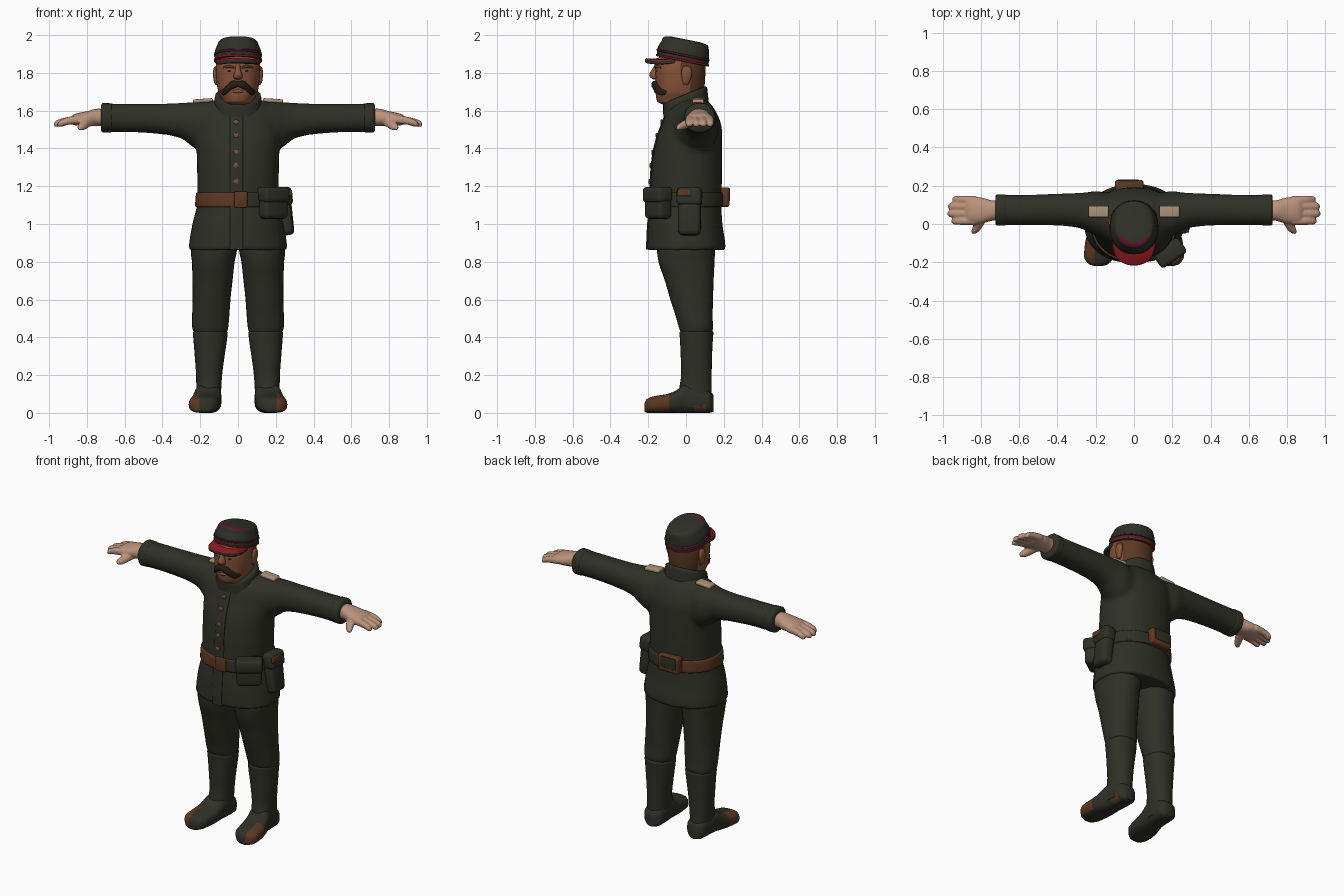
import bpy, bmesh, math
from mathutils import Matrix


def mat(name, r, g, b):
    m = bpy.data.materials.new(name)
    m.diffuse_color = (r, g, b, 1)
    return m


GREEN = mat("dark olive cloth", .028, .030, .019)
SKIN = mat("tanned face", .24, .085, .04)
HAND = mat("pale skin", .50, .29, .20)
LEATHER = mat("brown leather", .11, .038, .016)
HAIR = mat("brown hair", .10, .042, .016)
DARK = mat("dark moustache", .02, .011, .007)
RED = mat("red trim", .26, .010, .014)
CRIMSON = mat("crimson piping", .10, .008, .028)
TAN = mat("tan epaulette", .42, .29, .19)
BRASS = mat("dull copper", .20, .085, .04)


def smooth_sections(secs, sub):
    """Monotone curve through the sections, so that no bulges appear between them."""
    n, k = len(secs), len(secs[0])
    slope = [[(secs[i + 1][j] - secs[i][j]) / (secs[i + 1][0] - secs[i][0]) for j in range(k)] for i in range(n - 1)]

    def tan(i, j):
        if i in (0, n - 1):
            return slope[min(i, n - 2)][j]
        a, b = slope[i - 1][j], slope[i][j]
        return 2 * a * b / (a + b) if a * b > 0 else 0
    out = []
    for i in range(n - 1):
        h = secs[i + 1][0] - secs[i][0]
        for s in range(sub):
            t = s / sub
            row = []
            for j in range(k):
                p, q = secs[i][j], secs[i + 1][j]
                row.append(p * (2*t**3 - 3*t*t + 1) + q * (3*t*t - 2*t**3)
                           + h * tan(i, j) * (t**3 - 2*t*t + t) + h * tan(i + 1, j) * (t**3 - t*t))
            out.append(row)
    return out + [list(secs[-1])]


def finish(name, bm, mats, mirror=False):
    me = bpy.data.meshes.new(name)
    bm.to_mesh(me)
    bm.free()
    ob = bpy.data.objects.new(name, me)
    bpy.context.collection.objects.link(ob)
    for m in mats:
        me.materials.append(m)
    if mirror:
        ob.modifiers.new("mirror", 'MIRROR').use_clip = False
    return ob


def loft(name, axis, secs, mats, rule=None, deform=None, mirror=False, flip=1, e=2.2, n=32, sub=4):
    """Skin rounded sections (t, a, b, ra, rb) stacked along an axis."""
    bm = bmesh.new()
    rings = []
    for t, a, b, ra, rb in smooth_sections(secs, sub):
        ring = []
        for i in range(n):
            w = 2 * math.pi * i / n
            c, s = math.cos(w), math.sin(w)
            u = a + ra * math.copysign(abs(c) ** (2 / e), c)
            v = b + rb * math.copysign(abs(s) ** (2 / e), s)
            x, y, z = {'x': (t, u, v), 'y': (u, t, v), 'z': (u, v, t)}[axis]
            ring.append(bm.verts.new((x * flip, y, z)))
        rings.append(ring)
    for r, q in zip(rings, rings[1:]):
        for i in range(n):
            bm.faces.new((r[i], r[(i + 1) % n], q[(i + 1) % n], q[i]))
    bm.faces.new(rings[0])
    bm.faces.new(rings[-1])
    bmesh.ops.recalc_face_normals(bm, faces=bm.faces)
    if rule:
        for f in bm.faces:
            f.material_index = rule(f.calc_center_median(), f.normal)
    if deform:
        for v in bm.verts:
            v.co.z += deform(v.co)
    return finish(name, bm, mats, mirror)


def box(name, pos, size, mats, turn=0, tilt=0, bevel=.015, mirror=False):
    bm = bmesh.new()
    bmesh.ops.create_cube(bm, size=1)
    bm.transform(Matrix.Translation(pos) @ Matrix.Rotation(math.radians(turn), 4, 'Z')
                 @ Matrix.Rotation(math.radians(tilt), 4, 'Y') @ Matrix.Diagonal((*size, 1)))
    bmesh.ops.bevel(bm, geom=bm.edges[:], offset=bevel, segments=3, profile=.5, affect='EDGES')
    return finish(name, bm, mats, mirror)


def blend(obs, name, voxel, mirror=False, rounds=6):
    """Merge overlapping parts into one soft skin."""
    with bpy.context.temp_override(active_object=obs[0], object=obs[0], selected_objects=obs,
                                   selected_editable_objects=obs):
        bpy.ops.object.join()
    ob = obs[0]
    ob.name = name
    r = ob.modifiers.new("remesh", 'REMESH')
    r.mode, r.voxel_size, r.use_smooth_shade = 'VOXEL', voxel, True
    s = ob.modifiers.new("smooth", 'SMOOTH')
    s.factor, s.iterations = .5, rounds
    if mirror:
        ob.modifiers.new("mirror", 'MIRROR')
    return ob


# coat: torso with flared skirt and two sleeves
TORSO = [(.862, 0, .002, .262, .208), (.89, 0, .002, .260, .207), (1.0, 0, -.004, .242, .197),
         (1.13, 0, 0, .214, .188), (1.25, 0, .003, .216, .188), (1.35, 0, .008, .218, .184),
         (1.45, 0, .018, .224, .173), (1.53, 0, .03, .225, .156), (1.60, 0, .028, .20, .128),
         (1.645, 0, .03, .15, .092), (1.665, 0, .03, .10, .07)]
SLEEVE = [(.05, .03, 1.50, .10, .13), (.15, .04, 1.505, .125, .142), (.20, .055, 1.515, .117, .132),
          (.25, .065, 1.53, .10, .114), (.30, .072, 1.547, .09, .094), (.40, .075, 1.556, .083, .081),
          (.60, .073, 1.562, .079, .075), (.70, .073, 1.562, .080, .076)]
blend([loft("torso", 'z', TORSO, [GREEN])]
      + [loft("sleeve", 'x', SLEEVE, [GREEN], flip=s) for s in (1, -1)], "coat", .012)
loft("cuff", 'x', [(.665, .073, 1.562, .074, .07), (.675, .073, 1.562, .081, .077),
                   (.715, .073, 1.562, .082, .078), (.725, .073, 1.562, .072, .068)], [GREEN], mirror=True)


def front_y(z):
    for p, q in zip(TORSO, TORSO[1:]):
        if p[0] <= z <= q[0]:
            t = (z - p[0]) / (q[0] - p[0])
            return (p[2] - p[4]) * (1 - t) + (q[2] - q[4]) * t


# front placket and buttons
loft("placket", 'z', [(z, -.008, front_y(z) + .003, .034, .009) for z in
                      (.865, .95, 1.05, 1.15, 1.25, 1.35, 1.45, 1.53, 1.58)], [GREEN], e=4)
for z in (1.54, 1.47, 1.38, 1.31, 1.225):
    y = front_y(z)
    loft("button", 'y', [(y - .014, -.01, z, .006, .006), (y - .011, -.01, z, .013, .013),
                         (y + .01, -.01, z, .014, .014)], [BRASS], n=14, sub=2, e=2)

# stand-up collar, higher at the back
loft("collar", 'z', [(1.57, 0, .005, .14, .125), (1.62, 0, .0, .13, .121), (1.68, 0, -.004, .121, .116),
                     (1.688, 0, -.004, .11, .105)], [GREEN],
     deform=lambda c: .4 * c.y * (c.z - 1.57) / .118)
box("epaulette", (.185, .065, 1.652), (.105, .06, .022), [TAN], tilt=4, bevel=.007, mirror=True)

# belt, pouches and holster
loft("belt", 'z', [(1.09, 0, 0, .222, .196), (1.095, 0, 0, .227, .2), (1.163, 0, 0, .222, .197),
                   (1.168, 0, 0, .217, .192)], [LEATHER, GREEN], rule=lambda c, n: int(c.x > .06), n=64)
box("buckle", (.015, -.199, 1.13), (.07, .016, .085), [LEATHER], bevel=.005)
box("front_pouch", (.185, -.148, 1.105), (.15, .085, .155), [GREEN], turn=35, bevel=.022)
box("front_pouch_flap", (.187, -.151, 1.155), (.162, .096, .082), [GREEN], turn=35, bevel=.02)
box("holster", (.248, .018, 1.06), (.075, .12, .24), [GREEN], turn=-4, tilt=-6, bevel=.025)
box("holster_flap", (.243, .018, 1.145), (.085, .134, .10), [GREEN], turn=-4, tilt=-6, bevel=.025)
box("holster_strap", (.279, -.01, 1.165), (.016, .07, .035), [LEATHER], tilt=-6, bevel=.005)
box("back_pouch", (-.025, .2, 1.142), (.15, .06, .105), [LEATHER], bevel=.014)
box("back_pouch_flap", (-.03, .228, 1.155), (.11, .009, .07), [GREEN], bevel=.003)

# trousers and boots
loft("trouser_leg", 'z', [(.42, .147, .055, .084, .08), (.45, .147, .053, .095, .090),
                          (.50, .145, .045, .098, .096), (.60, .140, .030, .100, .113),
                          (.70, .135, .017, .106, .129), (.80, .131, .003, .113, .148),
                          (.86, .128, 0, .122, .153), (.95, .125, 0, .120, .15)], [GREEN], mirror=True)
loft("boot_shaft", 'z', [(.03, .157, .05, .066, .085), (.12, .155, .05, .066, .086), (.20, .153, .055, .069, .081),
                         (.30, .150, .055, .079, .083), (.40, .147, .055, .090, .088), (.425, .147, .055, .092, .09),
                         (.435, .147, .055, .084, .082)], [GREEN], mirror=True)
loft("boot_foot", 'y', [(-.22, .185, .03, .02, .02), (-.21, .185, .036, .05, .035), (-.17, .183, .044, .078, .044),
                        (-.10, .175, .05, .081, .05), (-.05, .168, .06, .076, .06), (0, .16, .078, .071, .078),
                        (.06, .156, .07, .069, .07), (.12, .155, .06, .062, .06), (.145, .155, .05, .035, .045)],
     [GREEN, LEATHER], e=2.7, mirror=True,
     rule=lambda c, n: int((c.x > .205 and c.y < -.09 and c.z > .012) or (c.x > .19 and .04 < c.y < .11 and c.z < .04)))

# hands
parts = [loft("palm", 'x', [(.69, .07, 1.562, .05, .045), (.74, .07, 1.565, .053, .046), (.80, .07, 1.558, .069, .039),
                            (.86, .072, 1.553, .072, .031), (.88, .072, 1.55, .06, .022)], [HAND]),
         loft("thumb", 'y', [(-.052, .838, 1.508, .007, .007), (-.038, .83, 1.513, .021, .018),
                             (0, .81, 1.53, .027, .025), (.04, .79, 1.545, .03, .026)], [HAND])]
for y, tip in ((.016, .955), (.054, .975), (.092, .972), (.127, .95)):
    parts.append(loft("finger", 'x', [(.83, y, 1.555, .021, .023), (.90, y, 1.546, .021, .021),
                                      (tip - .012, y, 1.531, .018, .018), (tip, y, 1.526, .007, .007)], [HAND], n=16))
blend(parts, "hand", .006, mirror=True, rounds=3)

# head with hair at the back, ears, nose, eyes and brows
loft("head", 'z', [(1.57, 0, .01, .075, .08), (1.625, 0, -.01, .078, .10), (1.65, 0, -.037, .082, .116),
                   (1.70, 0, -.034, .104, .127), (1.76, 0, -.03, .114, .131), (1.82, 0, -.03, .118, .133),
                   (1.89, 0, -.02, .112, .122)], [SKIN, HAIR], n=48, sub=6,
     rule=lambda c, n: int(c.z > 1.70 and c.y > (.02 if c.z < 1.79 else -.035)))
loft("ear", 'z', [(1.735, .113, .0, .004, .01), (1.75, .115, 0, .012, .018), (1.80, .119, .004, .014, .028),
                  (1.83, .117, .004, .01, .02), (1.836, .115, .004, .003, .008)], [SKIN], n=16, mirror=True)
loft("nose", 'z', [(1.765, 0, -.160, .012, .012), (1.775, 0, -.165, .024, .023), (1.79, 0, -.168, .023, .026),
                   (1.82, 0, -.160, .014, .019), (1.845, 0, -.152, .012, .012)], [SKIN], n=16)
loft("eye", 'x', [(.028, -.154, 1.81, .004, .003), (.045, -.150, 1.81, .007, .008),
                  (.065, -.140, 1.81, .004, .003)], [DARK], n=12, mirror=True)
loft("eyebrow", 'x', [(.018, -.160, 1.828, .006, .005), (.045, -.155, 1.834, .01, .008),
                      (.08, -.132, 1.828, .005, .004)], [HAIR], n=12, mirror=True)
loft("moustache", 'x', [(0, -.165, 1.742, .014, .014), (.03, -.163, 1.736, .02, .022), (.06, -.145, 1.712, .018, .022),
                        (.08, -.122, 1.698, .013, .016), (.092, -.105, 1.70, .004, .006)], [DARK], n=16, mirror=True)
loft("lower_lip", 'x', [(-.03, -.155, 1.702, .004, .004), (0, -.16, 1.702, .009, .01),
                        (.03, -.155, 1.702, .004, .004)], [SKIN], n=12)

# sloping cap with piping and a visor
slope = lambda c: -.2 * c.y
loft("cap", 'z', [(1.858, 0, -.018, .124, .138), (1.90, 0, -.015, .124, .136), (1.945, 0, -.004, .110, .125),
                  (1.962, 0, -.002, .102, .12), (1.972, 0, 0, .09, .108), (1.977, 0, 0, .06, .075)],
     [GREEN, CRIMSON], n=48, deform=slope,
     rule=lambda c, n: int(1.964 < c.z < 1.974 and c.y < -.06))
loft("cap_piping", 'z', [(1.885, 0, -.016, .124, .137), (1.888, 0, -.016, .1275, .1405), (1.894, 0, -.016, .1275, .1405),
                         (1.897, 0, -.016, .124, .137)], [CRIMSON], n=48, deform=slope, sub=2)
loft("cap_lower_piping", 'z', [(1.857, 0, -.018, .122, .136), (1.859, 0, -.018, .127, .1405),
                               (1.867, 0, -.018, .127, .1405), (1.869, 0, -.018, .122, .136)],
     [RED], n=48, deform=slope, sub=2)
loft("visor", 'z', [(1.862, 0, -.09, .108, .12), (1.867, 0, -.09, .116, .127), (1.882, 0, -.09, .116, .127),
                    (1.888, 0, -.09, .110, .121)], [GREEN, RED], n=48,
     rule=lambda c, n: int(n.z > .5), deform=lambda c: .12 * (c.y + .13) - 1.6 * c.x ** 2)

# smooth shading with crisp edges
bpy.ops.object.select_all(action='DESELECT')
for ob in bpy.context.scene.objects:
    ob.select_set(True)
    bpy.context.view_layer.objects.active = ob
bpy.ops.object.shade_smooth_by_angle(angle=math.radians(45))
